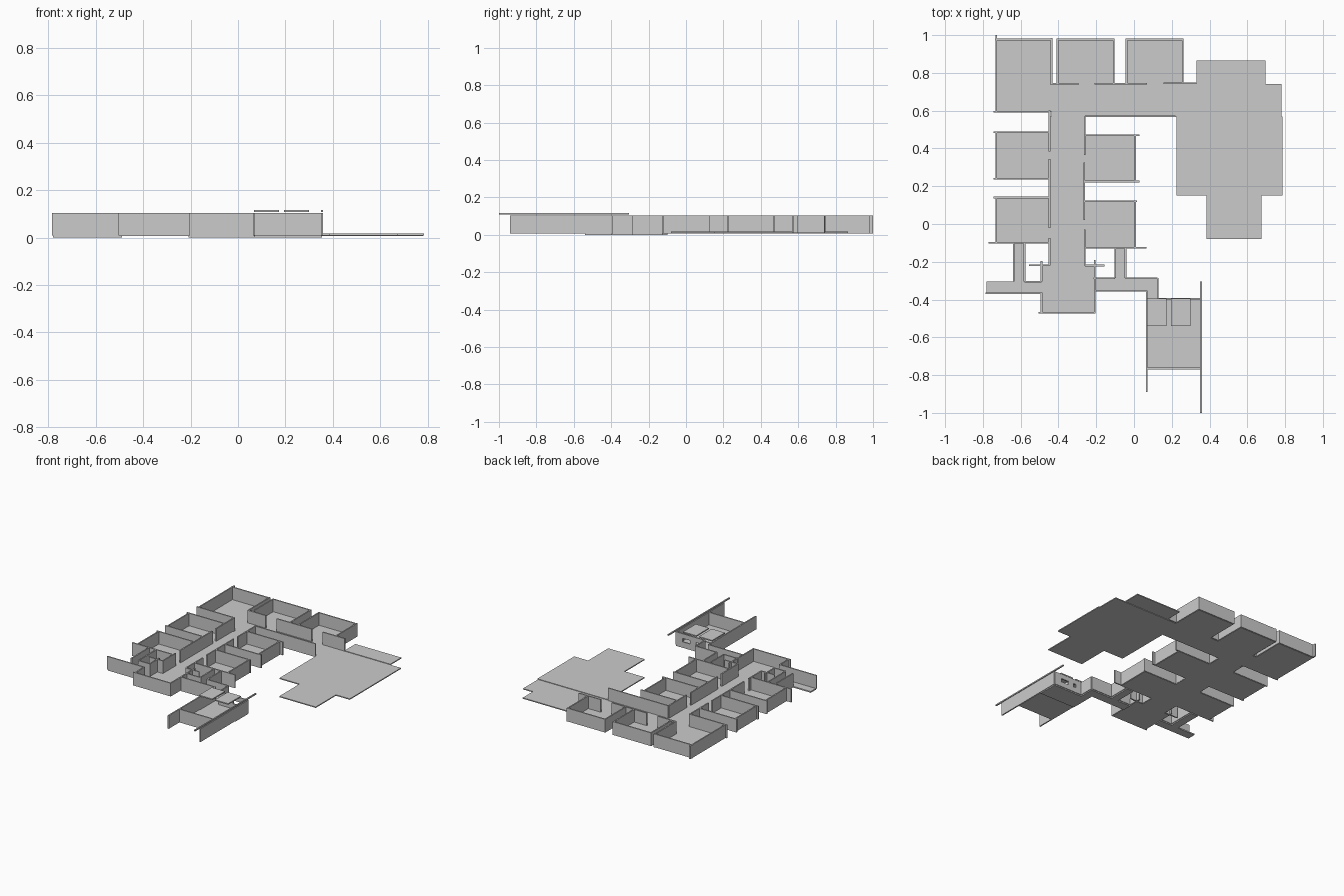
import bpy, bmesh

grey = bpy.data.materials.new("light_grey")
grey.diffuse_color = (0.6, 0.6, 0.6, 1)
T = 0.009          # wall thickness
Z0, Z1 = 0.008, 0.103   # wall bottom and top


def boxes(name, items):
    """One object from boxes given as (x0, x1, y0, y1, z0, z1)."""
    bm = bmesh.new()
    for x0, x1, y0, y1, z0, z1 in items:
        geo = bmesh.ops.create_cube(bm, size=1)
        for v in geo["verts"]:
            v.co.x = x1 if v.co.x > 0 else x0
            v.co.y = y1 if v.co.y > 0 else y0
            v.co.z = z1 if v.co.z > 0 else z0
    me = bpy.data.meshes.new(name)
    bm.to_mesh(me)
    bm.free()
    me.materials.append(grey)
    ob = bpy.data.objects.new(name, me)
    bpy.context.collection.objects.link(ob)
    return ob


def hwall(y, x0, x1, z0=Z0, z1=Z1):
    return (x0, x1, y - T / 2, y + T / 2, z0, z1)


def vwall(x, y0, y1, z0=Z0, z1=Z1):
    return (x - T / 2, x + T / 2, y0, y1, z0, z1)


def floor(name, rects, z0, z1):
    boxes(name, [r + (z0, z1) for r in rects])


# floors of the rooms and corridors
floor("room_floors", [
    (-0.73, -0.437, 0.595, 0.975), (-0.405, -0.107, 0.74, 0.975),
    (-0.04, 0.258, 0.74, 0.975),
    (-0.73, -0.447, 0.24, 0.485), (-0.73, -0.447, -0.10, 0.14),
    (-0.26, 0.005, 0.225, 0.47), (-0.26, 0.005, -0.125, 0.12)], 0.006, 0.013)
floor("corridor_floors", [
    (-0.437, 0.78, 0.57, 0.74), (-0.447, -0.26, -0.22, 0.57),
    (-0.49, -0.208, -0.47, -0.22)], 0.006, 0.013)
floor("terrace_floors", [
    (0.33, 0.695, 0.74, 0.865), (0.225, 0.785, 0.15, 0.57),
    (0.385, 0.675, -0.08, 0.15)], 0.010, 0.017)
floor("side_passage_floors", [
    (-0.637, -0.58, -0.305, -0.10), (-0.78, -0.49, -0.367, -0.305),
    (-0.10, -0.045, -0.287, -0.125), (-0.208, 0.125, -0.353, -0.287),
    (0.068, 0.125, -0.395, -0.353), (0.068, 0.355, -0.54, -0.395)], 0.0, 0.009)
floor("annex_floor", [(0.068, 0.355, -0.765, -0.54)], 0.006, 0.013)

# north rooms
boxes("north_west_room_walls", [
    vwall(-0.73, 0.59, 1.0), hwall(0.977, -0.737, -0.433),
    vwall(-0.437, 0.737, 0.985), hwall(0.595, -0.745, -0.447)])
for i, (x0, x1) in enumerate([(-0.405, -0.107), (-0.04, 0.258)]):
    boxes(f"north_room_walls_{i + 1}", [
        vwall(x0, 0.74, 0.983), vwall(x1, 0.74, 0.983),
        hwall(0.977, x0, x1)])
boxes("north_corridor_walls", [
    hwall(0.741, -0.437, -0.295), hwall(0.743, -0.21, 0.07),
    hwall(0.745, 0.155, 0.33), hwall(0.57, -0.26, 0.22)])

# side rooms along the main corridor
for name, xo, xi, rooms in [
        ("west", -0.73, -0.447, [(0.24, 0.485, -0.745, -0.745), (-0.10, 0.14, -0.77, -0.745)]),
        ("east", 0.005, -0.26, [(0.225, 0.47, 0.03, 0.03), (-0.125, 0.12, 0.065, 0.015)])]:
    for i, (y0, y1, xa, xb) in enumerate(rooms):
        boxes(f"{name}_room_walls_{i + 1}", [
            vwall(xo, y0, y1),
            hwall(y0, min(xa, xi), max(xa, xi)),
            hwall(y1, min(xb, xi), max(xb, xi))])
boxes("main_corridor_walls", [
    vwall(-0.447, 0.385, 0.60), vwall(-0.447, -0.02, 0.345),
    vwall(-0.447, -0.22, -0.075), vwall(-0.26, 0.365, 0.57),
    vwall(-0.263, 0.02, 0.325), vwall(-0.26, -0.22, -0.03)])

# lobby
boxes("lobby_walls", [
    hwall(-0.218, -0.555, -0.447), vwall(-0.49, -0.305, -0.195),
    vwall(-0.49, -0.47, -0.365), hwall(-0.47, -0.505, -0.205),
    vwall(-0.208, -0.47, -0.19), hwall(-0.22, -0.26, -0.155)])

# side passages
boxes("west_passage_walls", [
    vwall(-0.637, -0.305, -0.10), vwall(-0.58, -0.305, -0.10),
    hwall(-0.305, -0.58, -0.49), hwall(-0.367, -0.785, -0.485)])
boxes("east_passage_walls", [
    vwall(-0.10, -0.287, -0.125), vwall(-0.045, -0.287, -0.125),
    hwall(-0.287, -0.215, -0.10), hwall(-0.287, -0.045, 0.125),
    vwall(0.125, -0.395, -0.287), hwall(-0.353, -0.205, 0.068)])

# annex: long side walls, front wall, capping beam
boxes("annex_walls", [
    vwall(0.068, -0.89, -0.353), vwall(0.355, -0.94, -0.395),
    hwall(-0.765, 0.068, 0.355)])
boxes("annex_beam", [vwall(0.355, -1.0, -0.305, 0.108, 0.117)])

# annex back wall with two small window openings
wins = [(0.175, 0.195), (0.24, 0.30)]
parts = [hwall(-0.395, 0.125, 0.355, Z0, 0.045), hwall(-0.395, 0.125, 0.355, 0.07, Z1)]
edges = [0.125] + [v for w in wins for v in w] + [0.355]
parts += [hwall(-0.395, edges[i], edges[i + 1], 0.045, 0.07) for i in (0, 2, 4)]
boxes("annex_back_wall", parts)

# canopy plates over the annex entrance
boxes("canopy_plates", [(x, x + 0.105, -0.54, -0.395, 0.108, 0.116) for x in (0.068, 0.195)])
